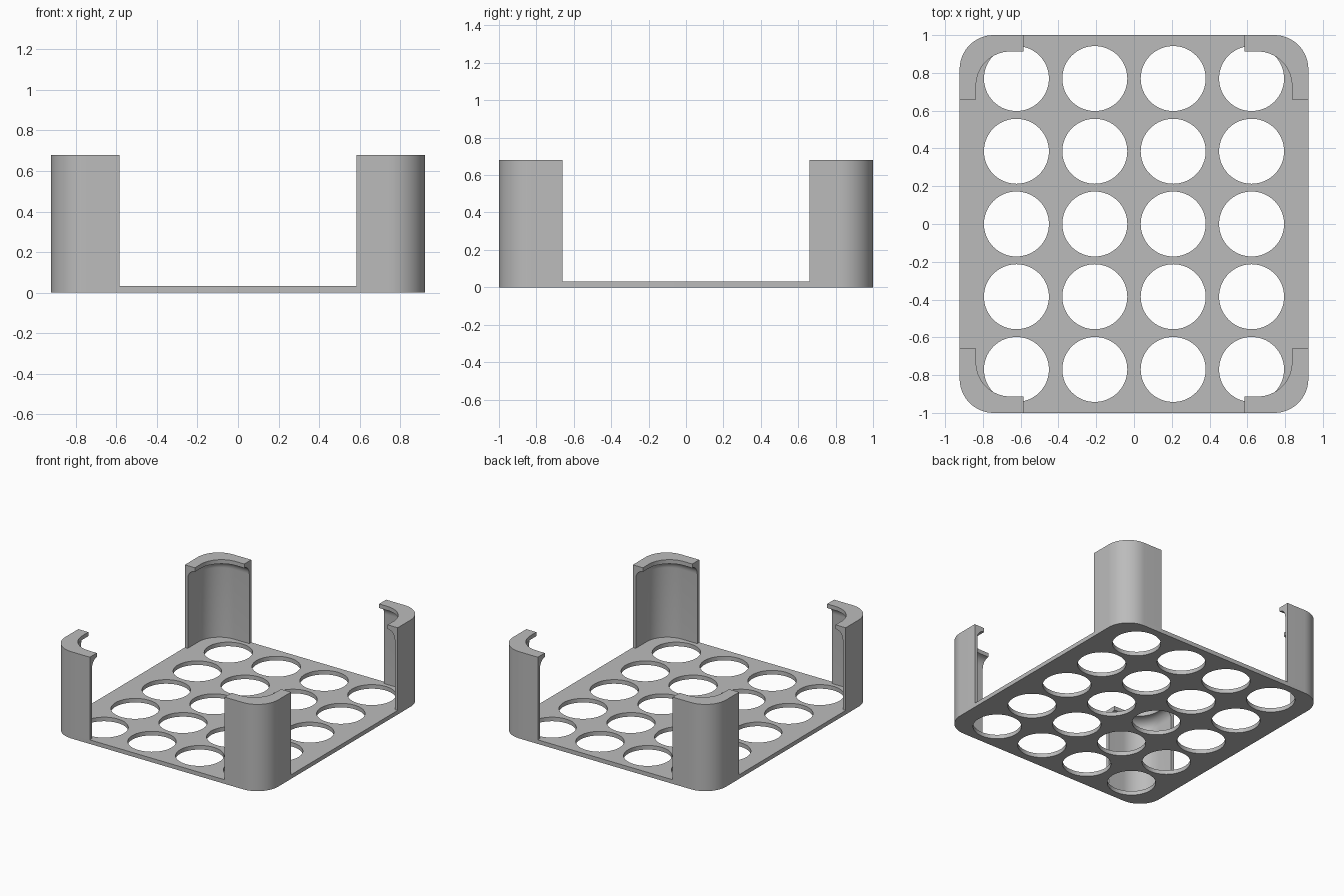
import bpy, bmesh, math
from mathutils import Vector

cube = bpy.data.objects.get("Cube")
if cube:
    bpy.data.objects.remove(cube, do_unlink=True)

HALF_X, HALF_Y, RADIUS = 0.923, 1.0, 0.18
BASE, TOP = 0.032, 0.68
END_X, END_Y = 0.585, 0.66
WALL, LIP = 0.025, 0.087
ARC = 16

grey = bpy.data.materials.new("plain grey")
grey.use_nodes = True
grey.diffuse_color = (0.5, 0.5, 0.5, 1)
shader = next(n for n in grey.node_tree.nodes if n.type == 'BSDF_PRINCIPLED')
shader.inputs["Base Color"].default_value = grey.diffuse_color


def finish(name, bm):
    bmesh.ops.recalc_face_normals(bm, faces=bm.faces)
    mesh = bpy.data.meshes.new(name)
    bm.to_mesh(mesh)
    bm.free()
    mesh.materials.append(grey)
    obj = bpy.data.objects.new(name, mesh)
    bpy.context.collection.objects.link(obj)
    bpy.ops.object.select_all(action='DESELECT')
    obj.select_set(True)
    bpy.context.view_layer.objects.active = obj
    bpy.ops.object.shade_smooth_by_angle(angle=math.radians(30))
    return obj


def corner_arc(inset):
    """Quarter arc of the +x +y corner, moved inward by inset."""
    cx, cy = HALF_X - inset - RADIUS, HALF_Y - inset - RADIUS
    angles = [math.pi / 2 * i / ARC for i in range(ARC + 1)]
    return [(cx + RADIUS * math.cos(a), cy + RADIUS * math.sin(a)) for a in angles]


def add_loop(bm, points):
    verts = [bm.verts.new((x, y, 0)) for x, y in points]
    return [bm.edges.new((v, verts[i - 1])) for i, v in enumerate(verts)]


# Base plate: rounded outline with a grid of round holes, extruded upward
bm = bmesh.new()
arc = corner_arc(0)
outline = (arc + [(-x, y) for x, y in reversed(arc)]
           + [(-x, -y) for x, y in arc] + [(x, -y) for x, y in reversed(arc)])
edges = add_loop(bm, outline)
for col in range(4):
    for row in range(5):
        cx, cy = (col - 1.5) * 0.415, (row - 2) * 0.385
        ring = [2 * math.pi * i / 64 for i in range(64)]
        edges += add_loop(bm, [(cx + 0.172 * math.cos(a), cy + 0.172 * math.sin(a))
                               for a in ring])
bmesh.ops.triangle_fill(bm, edges=edges, use_beauty=True, normal=Vector((0, 0, 1)))
grown = bmesh.ops.extrude_face_region(bm, geom=bm.faces[:])["geom"]
bmesh.ops.translate(bm, vec=(0, 0, BASE),
                    verts=[g for g in grown if isinstance(g, bmesh.types.BMVert)])
finish("base_plate", bm)

# Post cross-section (inset, height): thin wall, coved underside, overhanging lip
profile = [(0, BASE), (0, TOP), (LIP, TOP), (LIP, TOP - 0.032)]
for i in range(1, 9):
    a = math.pi / 2 * i / 8
    profile.append((LIP - (LIP - WALL) * math.sin(a),
                    TOP - 0.032 - 0.07 * (1 - math.cos(a))))
profile.append((WALL, BASE))


def corner_post(name, sx, sy):
    bm = bmesh.new()
    rails = []
    for inset, z in profile:
        path = [(HALF_X - inset, END_Y)] + corner_arc(inset) + [(END_X, HALF_Y - inset)]
        rails.append([bm.verts.new((sx * x, sy * y, z)) for x, y in path])
    for k, rail in enumerate(rails):
        prev = rails[k - 1]
        for i in range(len(rail) - 1):
            bm.faces.new((prev[i], prev[i + 1], rail[i + 1], rail[i]))
    for end in (0, -1):
        bm.faces.new([rail[end] for rail in rails])
    return finish(name, bm)


for side, sx in (("left", 1), ("right", -1)):
    for depth, sy in (("front", -1), ("back", 1)):
        corner_post(f"{depth}_{side}_corner_post", sx, sy)
